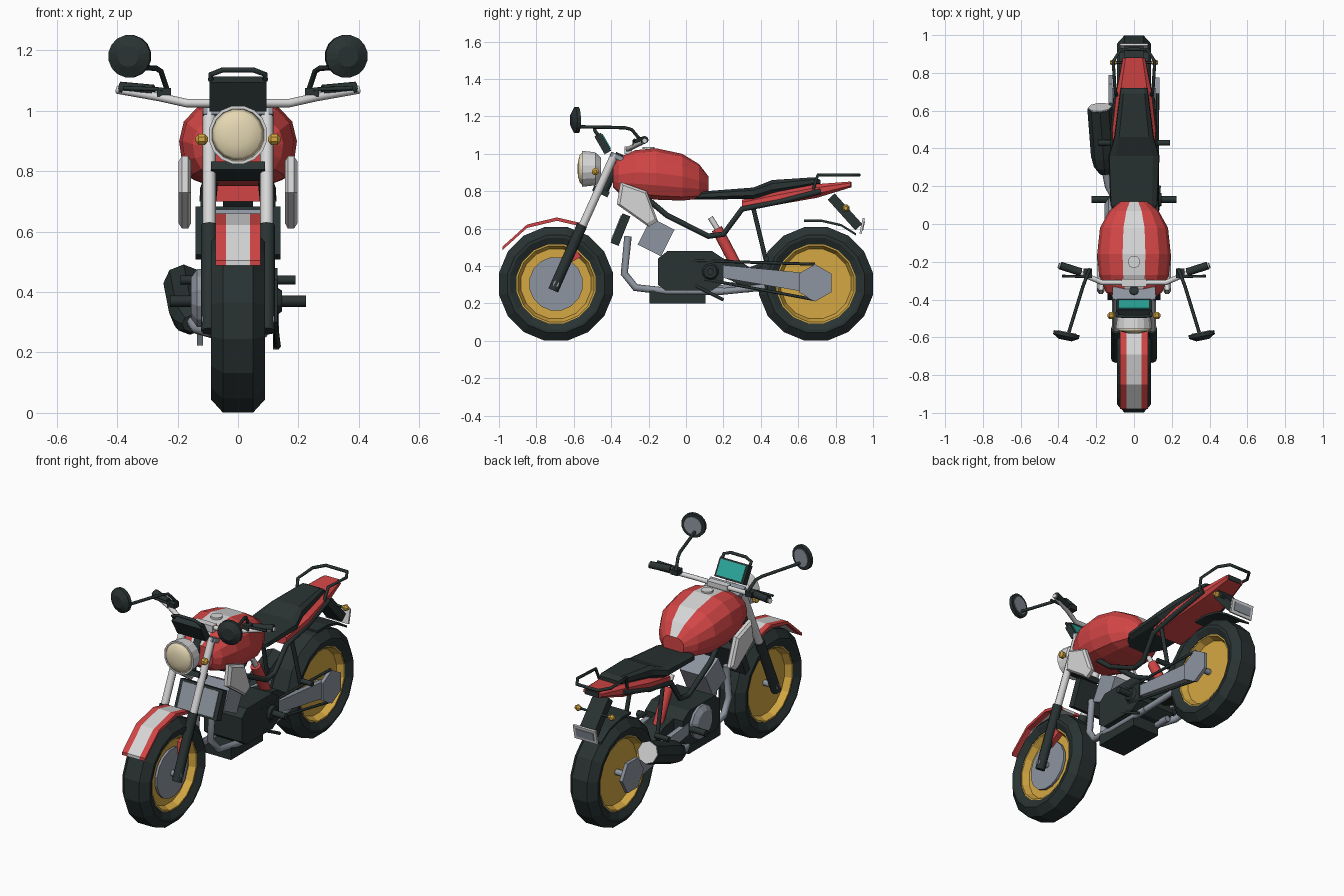
import bpy, bmesh, math
from mathutils import Vector, Matrix

old = bpy.data.objects.get("Cube")
if old:
    bpy.data.objects.remove(old, do_unlink=True)


def material(name, rgb):
    m = bpy.data.materials.new(name)
    m.use_nodes = True
    m.diffuse_color = (*rgb, 1)
    m.node_tree.nodes["Principled BSDF"].inputs["Base Color"].default_value = (*rgb, 1)
    return m


RED = material("red_paint", (.65, .06, .06))
DARK = material("dark_rubber", (.022, .032, .032))
GOLD = material("gold", (.66, .39, .055))
WHITE = material("light_silver", (.68, .68, .68))
GREY = material("grey_metal", (.27, .30, .35))
CREAM = material("cream_lens", (.78, .68, .45))
TEAL = material("teal_screen", (.025, .40, .34))


def finish(name, bm, *mats):
    bmesh.ops.recalc_face_normals(bm, faces=bm.faces)
    me = bpy.data.meshes.new(name)
    bm.to_mesh(me)
    bm.free()
    for m in mats:
        me.materials.append(m)
    ob = bpy.data.objects.new(name, me)
    bpy.context.collection.objects.link(ob)
    return ob


def skin(name, rings, *mats, loop=False, stripe=None):
    """Bridge equal rings; a loop closes on itself, otherwise the ends are capped."""
    bm = bmesh.new()
    vs = [[bm.verts.new(p) for p in r] for r in rings]
    n = len(vs[0])
    for i in range(len(vs) if loop else len(vs) - 1):
        a, b = vs[i], vs[(i + 1) % len(vs)]
        for k in range(n):
            f = bm.faces.new((a[k], a[(k + 1) % n], b[(k + 1) % n], b[k]))
            f.material_index = 1 if k == stripe else 0
    if not loop:
        bm.faces.new(vs[0])
        bm.faces.new(vs[-1])
    return finish(name, bm, *mats)


def revolve(name, profile, centre, mat, axis=(1, 0, 0), n=16, loop=False):
    """Turn (distance along axis, radius) pairs."""
    q = Vector((1, 0, 0)).rotation_difference(Vector(axis))
    rings = []
    for d, r in profile:
        angles = [(k + .5) * math.tau / n for k in range(n)]
        rings.append([Vector(centre) + q @ Vector((d, r * math.cos(a), r * math.sin(a))) for a in angles])
    return skin(name, rings, mat, loop=loop)


def plate(name, pts, x0, x1, mat):
    """Side outline of (y, z) points carried from x0 to x1."""
    return skin(name, [[(x, y, z) for y, z in pts] for x in (x0, x1)], mat)


def box(name, centre, size, mat, tilt=0):
    bm = bmesh.new()
    m = Matrix.Translation(centre) @ Matrix.Rotation(math.radians(tilt), 4, "X") @ Matrix.Diagonal((*size, 1))
    bmesh.ops.create_cube(bm, size=1, matrix=m)
    return finish(name, bm, mat)


def tube(name, pts, r, mat):
    cu = bpy.data.curves.new(name, "CURVE")
    cu.dimensions = "3D"
    cu.bevel_depth, cu.bevel_resolution, cu.use_fill_caps = r, 2, True
    sp = cu.splines.new("POLY")
    sp.points.add(len(pts) - 1)
    for p, co in zip(sp.points, pts):
        p.co = (*co, 1)
    tmp = bpy.data.objects.new(name + "_path", cu)
    bpy.context.collection.objects.link(tmp)
    me = bpy.data.meshes.new_from_object(tmp.evaluated_get(bpy.context.evaluated_depsgraph_get()))
    bpy.data.objects.remove(tmp, do_unlink=True)
    me.materials.clear()
    me.materials.append(mat)
    bpy.context.collection.objects.link(bpy.data.objects.new(name, me))


def body(name, half, sections, *mats, stripe=None):
    """Loft a mirrored cross-section through (y, half width, bottom, top)."""
    shape = half + [(-u, v) for u, v in reversed(half)]
    rings = [[(u * w, y, b + v * (t - b)) for u, v in shape] for y, w, b, t in sections]
    return skin(name, rings, *mats, stripe=stripe)


# Wheels
tyre_half = [(.07, .215), (.09, .25), (.09, .265), (.05, .31)]
rim_half = [(.03, .19), (.068, .207), (.068, .222)]
for end, y in (("front", -.695), ("rear", .695)):
    hub = (0, y, .305)
    for part, half, mat in (("tyre", tyre_half, DARK), ("rim", rim_half, GOLD)):
        ring = half + [(-x, r) for x, r in reversed(half)]
        revolve(f"{end}_{part}", ring, hub, mat, loop=True)
    revolve(end + "_wheel_disc", [(-.03, .2), (.03, .2)], hub, GOLD)
    tube(end + "_axle", [(-.12, y, .305), (.12, y, .305)], .018, GREY)
revolve("front_brake_disc", [(.04, .145), (.055, .145)], (0, -.695, .305), GREY)
plate("brake_caliper", [(-.65, .40), (-.56, .45), (-.59, .49), (-.64, .47)], .05, .085, RED)

# Mudguards
arc = [(-.98, .505), (-.85, .622), (-.69, .66), (-.57, .632)]
outline = arc + [(y, z - .018) for y, z in reversed(arc)]
plate("front_mudguard_stripe", outline, -.04, .04, WHITE)
arc = [(.63, .65), (.72, .65), (.83, .625), (.91, .575)]
plate("rear_mudguard", arc + [(y, z - .013) for y, z in reversed(arc)], -.08, .08, DARK)

# Paired parts
for s, side in ((1, "left"), (-1, "right")):
    plate(side + "_mudguard_edge", outline, s * .04, s * .075, RED)
    tube(side + "_fork_lower", [(s * .095, -.71, .27), (s * .095, -.555, .62)], .028, DARK)
    tube(side + "_fork_upper", [(s * .095, -.56, .60), (s * .095, -.38, 1.0)], .022, WHITE)
    revolve(side + "_front_indicator", [(-.02, .008), (-.01, .02), (.01, .02), (.02, .008)], (s * .12, -.485, .905), GOLD, n=8)
    tube(side + "_handlebar", [(0, -.31, 1.025), (s * .17, -.31, 1.025), (s * .26, -.27, 1.045),
                               (s * .4, -.22, 1.07)], .014, WHITE)
    tube(side + "_grip", [(s * .28, -.255, 1.065), (s * .39, -.22, 1.075)], .021, DARK)
    box(side + "_lever_mount", (s * .245, -.26, 1.06), (.045, .05, .03), DARK)
    tube(side + "_lever", [(s * .25, -.28, 1.07), (s * .38, -.275, 1.075)], .007, DARK)
    tube(side + "_mirror_stem", [(s * .235, -.24, 1.07), (s * .255, -.29, 1.13),
                                 (s * .27, -.33, 1.14), (s * .35, -.59, 1.145)], .009, DARK)
    facing = Vector((-.2 * s, 1, 0)).normalized()
    revolve(side + "_mirror_shell", [(-.02, .035), (0, .071), (.02, .071)], (s * .36, -.595, 1.18), DARK, facing)
    revolve(side + "_mirror_glass", [(.018, .052), (.024, .052)], (s * .36, -.595, 1.18), GREY, facing)

    # Side scoop, bevelled about its middle
    scoop = [(-.37, .73), (-.35, .85), (-.21, .80), (-.15, .64), (-.2, .61)]
    cy, cz = -.26, .73
    skin(side + "_side_scoop", [[(s * x, cy + (y - cy) * k, cz + (z - cz) * k) for y, z in scoop]
                                for x, k in ((.155, .85), (.165, 1), (.185, 1), (.197, .85))], WHITE)

    # Frame, swingarm and foot rests
    tube(side + "_frame_rail", [(s * .08, -.22, .77), (s * .09, -.1, .67), (s * .1, .12, .56), (s * .1, .2, .57),
                                (s * .11, .3, .705), (s * .11, .5, .745), (s * .09, .72, .80)], .015, DARK)
    tube(side + "_frame_strut", [(s * .1, .36, .71), (s * .11, .43, .42)], .012, DARK)
    plate(side + "_swingarm", [(.15, .41), (.15, .345), (.62, .265), (.72, .27), (.72, .35), (.62, .365)],
          s * .095, s * .125, GREY)
    revolve(side + "_axle_plate", [(0, .1), (.02, .1)], (s * .115, .69, .31), GREY, (s, 0, 0), n=6)
    tube(side + "_foot_peg", [(s * .12, .13, .37), (s * .225, .13, .37)], .019, DARK)
    tube(side + "_passenger_peg", [(s * .1, .43, .44), (s * .19, .43, .44)], .015, DARK)

    # Tail fittings
    tube(side + "_rear_indicator_stem", [(0, .855, .71), (s * .1, .855, .71)], .007, DARK)
    revolve(side + "_rear_indicator", [(-.018, .01), (0, .02), (.018, .01)], (s * .11, .855, .71), GOLD, n=8)
    tube(side + "_grab_rail", [(s * .09, .68, .81), (s * .1, .705, .887), (s * .11, .86, .887),
                               (s * .07, .925, .887), (0, .925, .887)], .009, DARK)

# Fork clamps, headlight and dashboard
box("lower_fork_clamp", (0, -.455, .80), (.18, .09, .03), DARK, -25)
box("upper_fork_clamp", (0, -.37, .985), (.23, .07, .025), GREY, -25)
box("handlebar_clamp", (0, -.31, 1.02), (.13, .04, .04), WHITE)
tube("steering_stem", [(0, -.44, .8), (0, -.35, 1.0)], .025, DARK)
front = (0, -1, 0)
revolve("headlight_shell", [(0, .06), (.03, .09), (.1, .098)], (0, -.455, .92), WHITE, front)
lens = revolve("headlight_lens", [(.098, .09), (.113, .075), (.123, .04), (.125, .01)], (0, -.455, .92), CREAM, front)
lens.data.polygons.foreach_set("use_smooth", [True] * len(lens.data.polygons))
box("dashboard", (0, -.445, 1.055), (.19, .04, .11), DARK, 30)
box("dashboard_screen", (0, -.426, 1.066), (.165, .007, .09), TEAL, 30)
tube("dashboard_hoop", [(-.09, -.47, 1.1), (-.09, -.485, 1.12), (-.05, -.49, 1.135),
                        (.05, -.49, 1.135), (.09, -.485, 1.12), (.09, -.47, 1.1)], .009, DARK)

# Fuel tank with centre stripe
tank_half = [(.5, 0), (.8, .08), (.95, .28), (1, .52), (.92, .76), (.68, .94), (.31, 1)]
body("fuel_tank", tank_half, [(-.39, .11, .82, .94), (-.36, .15, .79, .98), (-.27, .185, .77, 1.02),
     (-.16, .195, .755, 1.03), (-.02, .18, .75, 1.0), (.07, .13, .76, .945), (.12, .07, .785, .88)],
     RED, WHITE, stripe=len(tank_half) - 1)
revolve("filler_cap", [(0, .033), (.012, .033)], (0, -.2, 1.026), WHITE, (0, 0, 1), n=12)

# Seat and tail
pad = [(.8, 0), (1, .3), (.97, .75), (.75, 1)]
body("seat", pad, [(.02, .07, .755, .785), (.1, .125, .755, .80), (.36, .135, .76, .82),
     (.46, .105, .785, .86), (.69, .075, .83, .875), (.72, .07, .84, .86)], DARK)
body("tail_fairing", pad, [(.3, .11, .70, .755), (.5, .118, .73, .80), (.7, .095, .765, .838),
     (.88, .06, .82, .852)], RED)
box("tail_light", (0, .87, .835), (.09, .03, .03), DARK)
box("plate_bracket", (0, .85, .69), (.1, .05, .22), DARK, 42)
box("number_plate", (0, .942, .615), (.15, .012, .085), WHITE, -12)
box("number_plate_field", (0, .949, .614), (.115, .006, .05), GREY, -12)

# Engine, radiator and cylinder
plate("engine_block", [(-.15, .30), (-.11, .27), (.14, .27), (.2, .31), (.2, .44), (.14, .48), (-.1, .48), (-.15, .44)],
      -.12, .13, DARK)
plate("rear_engine_mount", [(.2, .34), (.42, .25), (.48, .25), (.48, .3), (.3, .42), (.2, .44)], -.06, .06, DARK)
box("sump_guard", (0, -.045, .235), (.18, .3, .07), DARK)
box("cylinder", (0, -.16, .555), (.17, .14, .16), GREY, -27)
box("radiator", (0, -.35, .595), (.28, .045, .17), DARK, -22)
box("radiator_core", (0, -.371, .604), (.235, .009, .145), GREY, -22)
revolve("clutch_cover", [(0, .1), (.025, .1), (.045, .07)], (-.11, .04, .38), GREY, (-1, 0, 0), n=12)
revolve("sprocket_cover", [(0, .045), (.015, .035)], (.13, .13, .37), DARK, n=10)
tube("side_stand", [(.12, .0, .32), (.133, .2, .22)], .009, DARK)

# Drive chain and shock absorber
tube("chain_upper", [(.125, .03, .43), (.125, .69, .41)], .008, DARK)
tube("chain_lower", [(.125, .1, .33), (.125, .69, .22)], .008, DARK)
tube("shock_spring", [(0, .165, .60), (0, .27, .40)], .03, RED)
tube("shock_rod", [(0, .13, .66), (0, .18, .58)], .015, WHITE)

# Exhaust
for x in (-.05, .05):
    tube("header_pipe", [(x, -.31, .56), (x, -.33, .36), (x * 1.2, -.27, .285), (x * 1.6, -.1, .265),
                         (x * 1.6, .2, .265)], .02, GREY)
tube("link_pipe", [(-.08, .1, .265), (-.135, .2, .28), (-.155, .3, .31)], .02, GREY)
tube("lower_link_pipe", [(.08, .2, .265), (.06, .45, .29)], .018, GREY)
aim = Vector((-.07, .92, .36)).normalized()
revolve("silencer", [(0, .03), (.04, .055), (.1, .066), (.37, .066)], (-.155, .27, .295), DARK, aim, n=8)
revolve("silencer_cap", [(.368, .062), (.376, .062)], (-.155, .27, .295), WHITE, aim, n=8)
